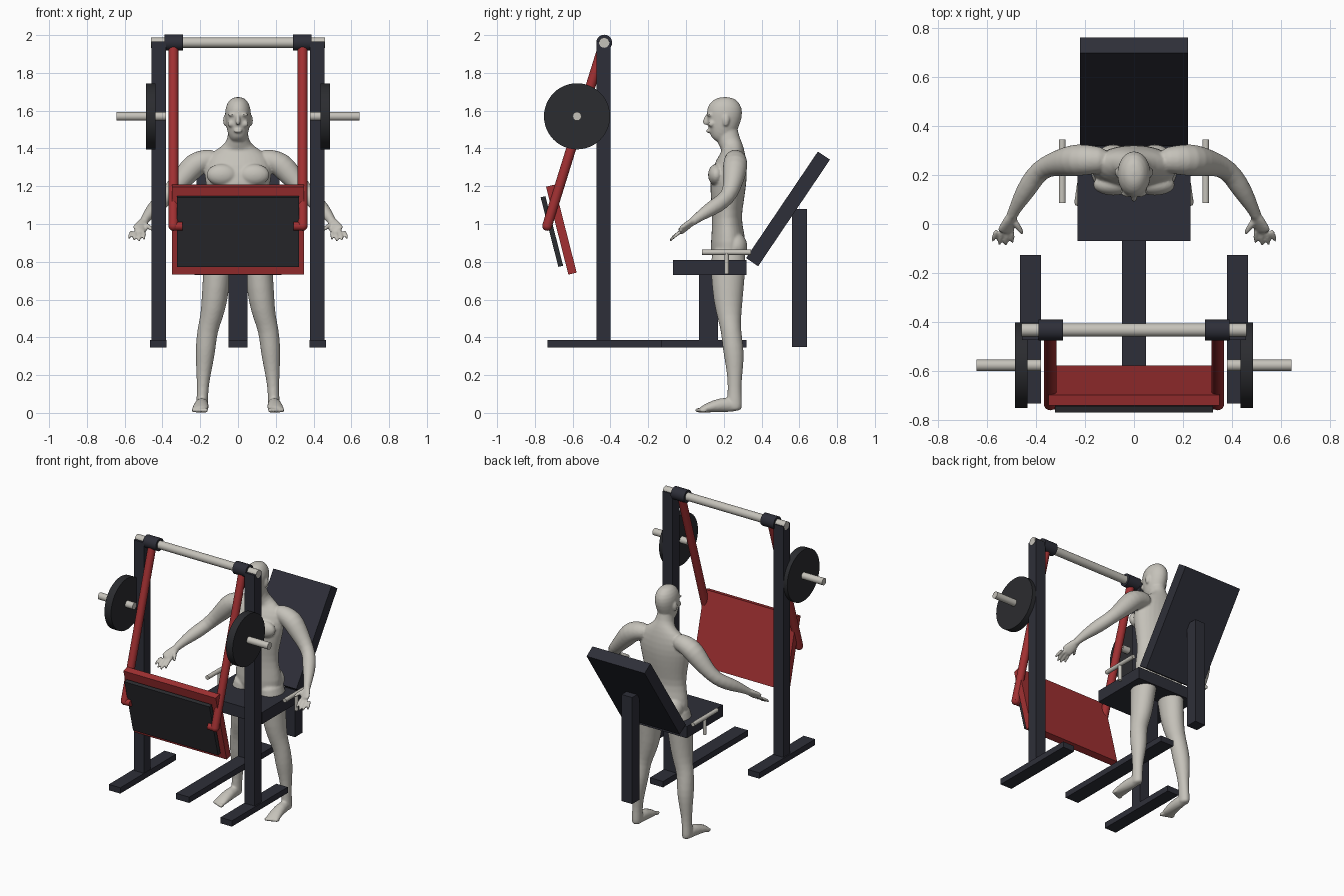
import bpy, bmesh, math
from mathutils import Vector, Matrix

if "Cube" in bpy.data.objects:
    bpy.data.objects.remove(bpy.data.objects["Cube"])


def material(name, r, g, b):
    m = bpy.data.materials.new(name)
    m.use_nodes = True
    m.diffuse_color = (r, g, b, 1)
    m.node_tree.nodes["Principled BSDF"].inputs["Base Color"].default_value = (r, g, b, 1)
    return m


STEEL = material("dark blue steel", 0.027, 0.028, 0.04)
RUBBER = material("black rubber", 0.024, 0.025, 0.029)
RED = material("red paint", 0.36, 0.03, 0.032)
PALE = material("pale grey", 0.56, 0.54, 0.49)
SHORTS = material("grey cloth", 0.085, 0.1, 0.105)


def finish(name, bm, *mats):
    mesh = bpy.data.meshes.new(name)
    bm.to_mesh(mesh)
    bm.free()
    for m in mats:
        mesh.materials.append(m)
    mesh.shade_smooth()
    mesh.set_sharp_from_angle(angle=math.radians(35))
    obj = bpy.data.objects.new(name, mesh)
    bpy.context.collection.objects.link(obj)
    return obj


def box(name, mat, center, size, tilt=0):
    bm = bmesh.new()
    place = Matrix.Translation(center) @ Matrix.Rotation(math.radians(tilt), 4, 'X')
    bmesh.ops.create_cube(bm, size=1, matrix=place @ Matrix.Diagonal((*size, 1)))
    return finish(name, bm, mat)


def tube(name, mat, a, b, radius, sides=32):
    a, b = Vector(a), Vector(b)
    turn = (b - a).to_track_quat('Z', 'Y').to_matrix().to_4x4()
    bm = bmesh.new()
    bmesh.ops.create_cone(bm, cap_ends=True, segments=sides, radius1=radius, radius2=radius,
                          depth=(b - a).length, matrix=Matrix.Translation((a + b) / 2) @ turn)
    return finish(name, bm, mat)


def ball(name, mat, center, radius):
    bm = bmesh.new()
    bmesh.ops.create_uvsphere(bm, u_segments=20, v_segments=12, radius=radius,
                              matrix=Matrix.Translation(center))
    return finish(name, bm, mat)


# Bench: floor beam, seat, tilted back rest and its post
box("center_floor_beam", STEEL, (0, -0.14, 0.365), (0.1, 0.92, 0.04))
box("seat_post", STEEL, (0, 0.12, 0.55), (0.1, 0.1, 0.37))
box("seat", STEEL, (0, 0.125, 0.77), (0.46, 0.39, 0.08))
box("back_rest", STEEL, (0, 0.54, 1.08), (0.44, 0.077, 0.68), -34)
box("back_rest_post", STEEL, (0, 0.6, 0.715), (0.08, 0.08, 0.73))

# Swinging press panel with its front pad
box("press_panel", RED, (0, -0.66, 0.97), (0.7, 0.045, 0.48), 14.3)
box("press_pad", RUBBER, (0, -0.71, 0.96), (0.645, 0.026, 0.38), 14.3)

# Top axle
tube("top_axle", PALE, (-0.46, -0.433, 1.96), (0.46, -0.433, 1.96), 0.027)

# Paired frame parts
for side, s in (("left", 1), ("right", -1)):
    box(side + "_floor_foot", STEEL, (s * 0.423, -0.43, 0.365), (0.087, 0.605, 0.04))
    box(side + "_upright", STEEL, (s * 0.42, -0.437, 1.16), (0.076, 0.075, 1.61))
    tube(side + "_axle_sleeve", STEEL, (s * 0.29, -0.433, 1.96), (s * 0.39, -0.433, 1.96), 0.042)
    tube(side + "_swing_arm", RED, (s * 0.342, -0.44, 1.94), (s * 0.342, -0.735, 0.99), 0.026)
    ball(side + "_arm_elbow", RED, (s * 0.342, -0.735, 0.99), 0.026)
    tube(side + "_arm_peg", RED, (s * 0.342, -0.735, 0.988), (s * 0.295, -0.735, 0.988), 0.022)
    tube(side + "_weight_pin", PALE, (s * 0.38, -0.577, 1.57), (s * 0.643, -0.577, 1.57), 0.023)
    tube(side + "_weight_plate", RUBBER, (s * 0.436, -0.577, 1.57), (s * 0.486, -0.577, 1.57), 0.175, 48)
    tube(side + "_hand_grip", PALE, (s * 0.293, 0.085, 0.85), (s * 0.293, 0.345, 0.85), 0.014)
    tube(side + "_grip_stem", PALE, (s * 0.293, 0.215, 0.735), (s * 0.293, 0.215, 0.85), 0.012)

# Human figure: lofted volumes fused into one smooth body
body = bmesh.new()


def loft(rings, s=1, ref=(0, 1, 0), sides=16):
    """Elliptic rings (x, y, z, half width, half depth) swept along their centers."""
    pts = [Vector((s * r[0], r[1], r[2])) for r in rings]
    loops = []
    for i, (p, r) in enumerate(zip(pts, rings)):
        t = (pts[min(i + 1, len(pts) - 1)] - pts[max(i - 1, 0)]).normalized()
        u = Vector(ref).cross(t).normalized()
        v = t.cross(u)
        angles = [2 * math.pi * k / sides for k in range(sides)]
        loops.append([body.verts.new(p + u * r[3] * math.cos(a) + v * r[-1] * math.sin(a)) for a in angles])
    for lo, hi in zip(loops, loops[1:]):
        for k in range(sides):
            n = (k + 1) % sides
            body.faces.new((lo[k], lo[n], hi[n], hi[k]))
    body.faces.new(loops[0][::-1])
    body.faces.new(loops[-1])


def blob(center, size, s=1):
    place = Matrix.Translation((s * center[0], *center[1:])) @ Matrix.Diagonal((*size, 1))
    bmesh.ops.create_uvsphere(body, u_segments=16, v_segments=10, radius=1, matrix=place)


# Torso and neck, then head
loft([(0, .225, .77, .13, .08), (0, .225, .86, .172, .1), (0, .222, .95, .16, .088),
      (0, .215, 1.03, .142, .078), (0, .22, 1.12, .155, .088), (0, .222, 1.22, .178, .1),
      (0, .235, 1.3, .185, .093), (0, .25, 1.37, .16, .068), (0, .245, 1.41, .085, .058),
      (0, .225, 1.44, .057, .062), (0, .215, 1.5, .053, .06), (0, .21, 1.54, .04, .05)])
loft([(0, .16, 1.437, .026, .03), (0, .175, 1.46, .048, .056), (0, .19, 1.5, .061, .079),
      (0, .2, 1.55, .068, .092), (0, .205, 1.6, .072, .099), (0, .21, 1.645, .058, .08),
      (0, .21, 1.674, .026, .035)])
# Nose and lips
loft([(0, .112, 1.58, .008, .01), (0, .106, 1.555, .011, .014), (0, .1, 1.535, .016, .015),
      (0, .11, 1.525, .012, .01)], sides=10)
blob((0, .118, 1.492), (.024, .014, .01))

for s in (1, -1):
    # Brow, cheek, ear, chest and buttock
    blob((.03, .125, 1.578), (.026, .016, .008), s)
    blob((.037, .135, 1.53), (.02, .018, .018), s)
    blob((.069, .212, 1.548), (.01, .018, .031), s)
    blob((.085, .16, 1.26), (.085, .045, .058), s)
    blob((.085, .265, .88), (.075, .062, .075), s)
    # Arm from shoulder to wrist
    loft([(.1, .26, 1.345, .05), (.17, .262, 1.34, .06), (.23, .262, 1.315, .068),
          (.275, .255, 1.262, .062), (.33, .245, 1.2, .049), (.385, .222, 1.14, .041),
          (.425, .165, 1.1, .044), (.465, .1, 1.06, .034), (.492, .05, 1.025, .023),
          (.505, .02, 1.0, .024)], s)
    # Palm, fingers and thumb
    loft([(.49, .05, 1.025, .022, .02), (.508, .01, .995, .034, .018), (.522, -.02, .97, .04, .016),
          (.528, -.035, .96, .034, .012)], s)
    for k in range(4):
        x, reach = .497 + .021 * k, (.85, 1, .95, .75)[k]
        loft([(x, -.02, .965, .011), (x + .004 * k, -.02 - .045 * reach, .965 - .03 * reach, .0105),
              (x + .006 * k, -.02 - .07 * reach, .965 - .06 * reach, .008)], s, sides=10)
    loft([(.495, .02, 1.0, .015), (.47, -.015, .985, .013), (.452, -.045, .965, .009)], s, sides=10)
    # Leg from hip to heel
    loft([(.085, .225, .89, .07, .085), (.1, .225, .8, .082, .095), (.113, .222, .73, .074, .091),
          (.123, .222, .6, .071, .08), (.142, .23, .5, .059, .063), (.162, .238, .44, .055, .053),
          (.172, .25, .34, .054, .057), (.177, .257, .27, .047, .05), (.185, .258, .17, .034, .037),
          (.188, .257, .1, .03, .037), (.19, .257, .04, .033, .042), (.19, .257, .008, .028, .036)], s)
    # Foot and toes
    loft([(.19, .29, .03, .024, .024), (.19, .22, .048, .034, .044), (.196, .14, .034, .042, .032),
          (.2, .095, .021, .045, .02), (.202, .075, .016, .04, .014)], s, ref=(0, 0, 1))
    for k in range(5):
        blob((.17 + .0165 * k, .068 + .006 * k, .014), (.0115 - .0008 * k, .022, .013), s)

figure = finish("human_figure", body, PALE, SHORTS)
figure.modifiers.new("round", 'SUBSURF').levels = 1
fuse = figure.modifiers.new("fuse", 'REMESH')
fuse.mode, fuse.voxel_size = 'VOXEL', 0.0065
soften = figure.modifiers.new("soften", 'SMOOTH')
soften.factor, soften.iterations = 0.5, 4
bpy.context.view_layer.update()
fused = bpy.data.meshes.new_from_object(figure.evaluated_get(bpy.context.evaluated_depsgraph_get()))
figure.modifiers.clear()
figure.data = fused

# Shorts: cut clean edges at waist and hem, then color the band between
WAIST, HEM = 0.985, 0.76
bm = bmesh.new()
bm.from_mesh(fused)
for z in (WAIST, HEM):
    bmesh.ops.bisect_plane(bm, geom=bm.verts[:] + bm.edges[:] + bm.faces[:],
                           plane_co=(0, 0, z), plane_no=(0, 0, 1))
for f in bm.faces:
    c = f.calc_center_median()
    f.material_index = int(HEM < c.z < WAIST and abs(c.x) < 0.25)
    f.smooth = True
bm.to_mesh(fused)
bm.free()
fused.materials.clear()
for m in (PALE, SHORTS):
    fused.materials.append(m)
